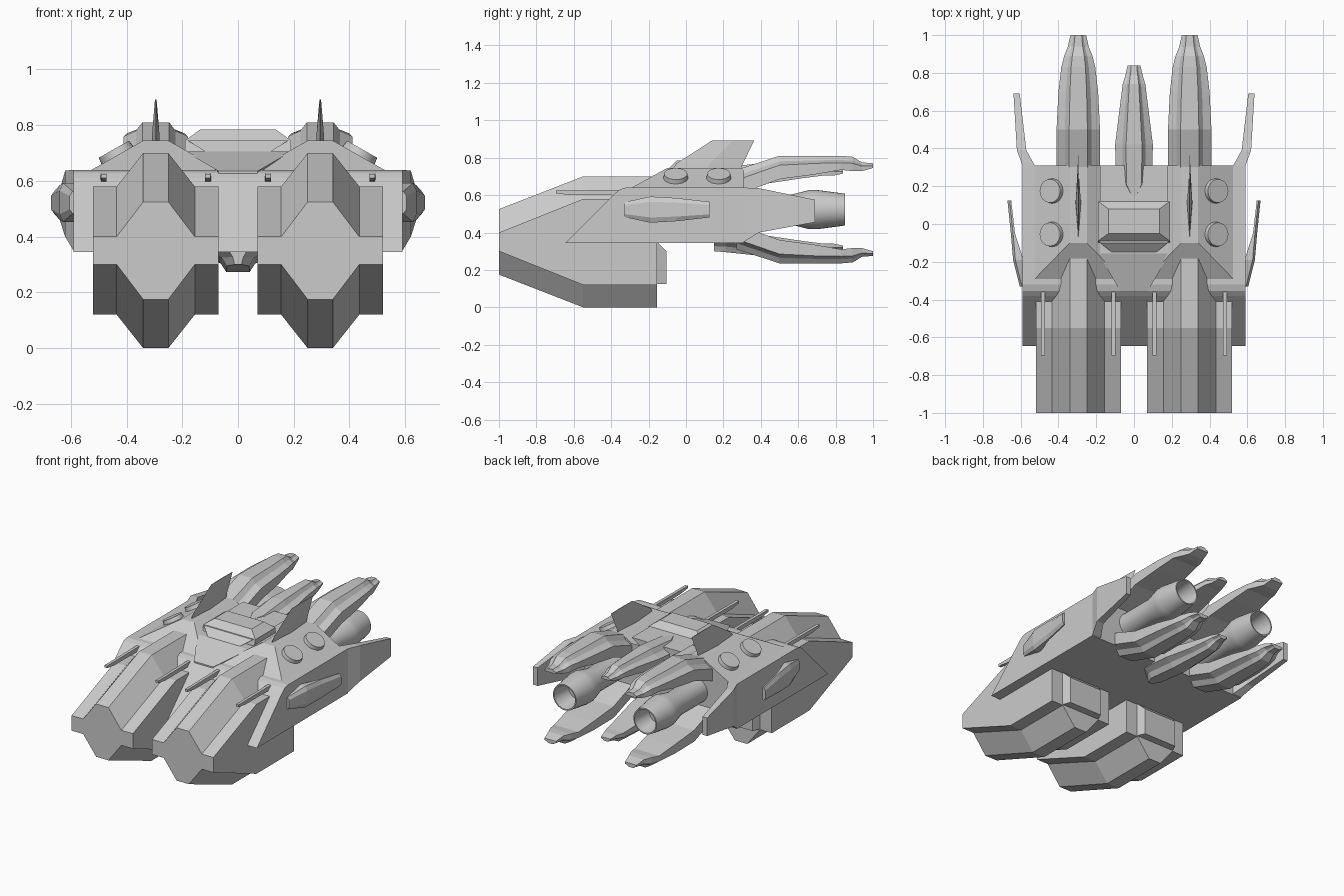
import bpy, bmesh, math
from mathutils import Vector, Matrix

cube = bpy.data.objects.get("Cube")
if cube:
    bpy.data.objects.remove(cube, do_unlink=True)

grey = bpy.data.materials.new("hull grey")
grey.use_nodes = True
COLOUR = (0.6, 0.6, 0.6, 1)
grey.diffuse_color = COLOUR
grey.node_tree.nodes["Principled BSDF"].inputs["Base Color"].default_value = COLOUR

CX, MID = 0.295, 0.5225   # engine line offset and mirror height


def finish(name, bm, smooth=False):
    bmesh.ops.recalc_face_normals(bm, faces=bm.faces)
    mesh = bpy.data.meshes.new(name)
    bm.to_mesh(mesh)
    bm.free()
    mesh.materials.append(grey)
    obj = bpy.data.objects.new(name, mesh)
    bpy.context.collection.objects.link(obj)
    if smooth:
        bpy.ops.object.select_all(action='DESELECT')
        obj.select_set(True)
        bpy.context.view_layer.objects.active = obj
        bpy.ops.object.shade_smooth_by_angle()
    return obj


def loft(name, rings):
    """Skin matching closed rings of points and cap both ends."""
    bm = bmesh.new()
    loops = [[bm.verts.new(p) for p in ring] for ring in rings]
    for a, b in zip(loops, loops[1:]):
        n = len(a)
        for i in range(n):
            j = (i + 1) % n
            bm.faces.new((a[i], a[j], b[j], b[i]))
    bm.faces.new(loops[0])
    bm.faces.new(loops[-1])
    return finish(name, bm)


def rect(y, x0, x1, z0, z1):
    return [(x0, y, z0), (x1, y, z0), (x1, y, z1), (x0, y, z1)]


def plan(z, x0, x1, y0, y1):
    return [(x0, y0, z), (x1, y0, z), (x1, y1, z), (x0, y1, z)]


def mirror_x(rings, s):
    return [[(s * x, y, z) for x, y, z in r] for r in rings]


def pair(name, rings):
    for side, s in (("left", 1), ("right", -1)):
        loft(f"{side}_{name}", mirror_x(rings, s))


# Main hull: one side profile extruded across the width
profile = [(-0.645, 0.345), (-0.38, 0.61), (-0.355, 0.63), (-0.32, 0.64),
           (0.31, 0.64), (0.31, 0.345)]
loft("main_hull", [[(x, y, z) for y, z in profile] for x in (-0.59, 0.59)])

# Raised shoulders and centre deck
pair("shoulder", [plan(0.62, 0.065, 0.525, -0.34, 0.31),
                  plan(0.64, 0.065, 0.525, -0.29, 0.31),
                  plan(0.745, 0.25, 0.34, -0.10, 0.31)])
deck = [(-0.36, 0.60), (-0.36, 0.635), (-0.155, 0.705), (0.31, 0.705), (0.31, 0.60)]
loft("centre_deck", [[(x * (0.07 if y < -0.3 else 0.19), y, z) for y, z in deck]
                     for x in (-1, 1)])
loft("deck_step", [plan(0.70, -0.11, 0.11, -0.155, 0.31),
                   plan(0.745, -0.18, 0.18, -0.10, 0.31)])
loft("canopy", [plan(0.70, -0.19, 0.19, -0.10, 0.12),
                plan(0.745, -0.19, 0.19, -0.09, 0.12),
                plan(0.785, -0.135, 0.135, -0.05, 0.08)])


# Forward pods with stepped cross-section
def pod_ring(y, top, shoulder):
    half = [(0.045, top), (0.14, shoulder), (0.225, shoulder)]
    upper = half + [(0.225, 0.70 - shoulder)] + [(0.14, 0.70 - shoulder), (0.045, 0.70 - top)]
    outline = upper + [(-x, z) for x, z in reversed(upper)]
    return [(CX + x, y, z) for x, z in outline]


pair("pod", [pod_ring(-1, 0.525, 0.40), pod_ring(-0.55, 0.70, 0.58),
             pod_ring(-0.155, 0.70, 0.58)])
pair("pod_rear_block", [rect(-0.2, CX - 0.14, CX + 0.14, 0.125, 0.36),
                        rect(-0.155, CX - 0.14, CX + 0.14, 0.125, 0.35),
                        rect(-0.105, CX - 0.12, CX + 0.12, 0.125, 0.30)])

# Slim rods above the pods
for where, x in (("inner", 0.108), ("outer", 0.482)):
    pair(where + "_rod", [rect(-0.695, x - 0.01, x + 0.01, 0.61, 0.625),
                          rect(-0.62, x - 0.01, x + 0.01, 0.60, 0.625),
                          rect(-0.40, x - 0.01, x + 0.01, 0.60, 0.627),
                          rect(-0.33, x - 0.012, x + 0.012, 0.58, 0.627)])


# Rear prongs: stepped section, mirrored above and below the engine line
def prong_ring(cx, y, w, bottom, shelf, top, flip):
    half = [(w, bottom), (w, shelf), (w * 0.62, shelf + (top - shelf) * 0.4), (w * 0.42, top)]
    outline = half + [(-x, z) for x, z in reversed(half)]
    return [(cx + x, y, 2 * MID - z if flip else z) for x, z in outline]


outer = [(0.27, 0.115, 0.60, 0.68, 0.735), (0.50, 0.115, 0.685, 0.76, 0.81),
         (0.70, 0.105, 0.712, 0.77, 0.81), (0.83, 0.09, 0.735, 0.772, 0.81),
         (0.89, 0.075, 0.728, 0.77, 0.805), (0.94, 0.055, 0.728, 0.755, 0.775),
         (1.0, 0.042, 0.745, 0.757, 0.77)]
inner = [(0.15, 0.03, 0.64, 0.70, 0.745), (0.21, 0.095, 0.64, 0.70, 0.75),
         (0.42, 0.10, 0.66, 0.72, 0.772), (0.62, 0.075, 0.69, 0.735, 0.772),
         (0.74, 0.06, 0.705, 0.735, 0.77), (0.79, 0.045, 0.705, 0.725, 0.745),
         (0.84, 0.034, 0.715, 0.725, 0.737)]
for level, flip in (("upper", False), ("lower", True)):
    pair(level + "_prong", [prong_ring(CX, *row, flip) for row in outer])
    # The lower centre prong starts at the rear of the flat underside
    loft(level + "_centre_prong", [prong_ring(0, *row, flip) for row in inner])

# Flared side wings and stand-off side blades
pair("rear_wing", [rect(0.28, 0.525, 0.59, 0.345, 0.64),
                   rect(0.31, 0.525, 0.59, 0.35, 0.64),
                   rect(0.39, 0.57, 0.62, 0.40, 0.637),
                   rect(0.69, 0.605, 0.638, 0.455, 0.575)])


def blade_ring(y, x0, x1, h):
    return [(x0, y, MID - h), (x1 - 0.012, y, MID - h), (x1, y, MID - h * 0.6),
            (x1, y, MID + h * 0.6), (x1 - 0.012, y, MID + h), (x0, y, MID + h)]


pair("side_blade", [blade_ring(-0.33, 0.58, 0.605, 0.04), blade_ring(-0.19, 0.585, 0.64, 0.07),
                    blade_ring(-0.05, 0.63, 0.652, 0.062), blade_ring(0.125, 0.65, 0.67, 0.042)])


# Dorsal fins: swept, thin diamond section
def fin_ring(z, y0, y1, w):
    m = (y0 + y1) / 2
    return [(CX, y0, z), (CX + w, m, z), (CX, y1, z), (CX - w, m, z)]


pair("dorsal_fin", [fin_ring(0.70, -0.10, 0.28, 0.016), fin_ring(0.77, -0.05, 0.305, 0.013),
                    fin_ring(0.892, 0.14, 0.365, 0.003)])

# Round hatches on the outer slopes
normal = Vector((0.105, 0, 0.185)).normalized()
for side, s in (("left", 1), ("right", -1)):
    for where, y in (("front", -0.055), ("rear", 0.175)):
        bm = bmesh.new()
        n = Vector((s * normal.x, 0, normal.z))
        turn = n.to_track_quat('Z', 'Y').to_matrix().to_4x4()
        place = Matrix.Translation(Vector((s * 0.433, y, 0.692)) + n * 0.005)
        bmesh.ops.create_cone(bm, cap_ends=True, segments=32, radius1=0.068, radius2=0.062,
                              depth=0.04, matrix=place @ turn)
        finish(f"{side}_{where}_hatch", bm, True)

# Engine nozzles: revolved profile with a hollow end
nozzle = [(0, 0.30), (0.08, 0.30), (0.08, 0.56), (0.105, 0.66), (0.105, 0.70),
          (0.085, 0.85), (0.077, 0.85), (0.06, 0.72), (0, 0.72)]
for side, s in (("left", 1), ("right", -1)):
    bm = bmesh.new()
    pts = [bm.verts.new((s * CX + r, y, MID)) for r, y in nozzle]
    edges = [bm.edges.new(e) for e in zip(pts, pts[1:])]
    bmesh.ops.spin(bm, geom=pts + edges, cent=(s * CX, 0, MID), axis=(0, 1, 0),
                   angle=math.tau, steps=32)
    bmesh.ops.remove_doubles(bm, verts=bm.verts, dist=0.0005)
    finish(f"{side}_engine_nozzle", bm, True)
